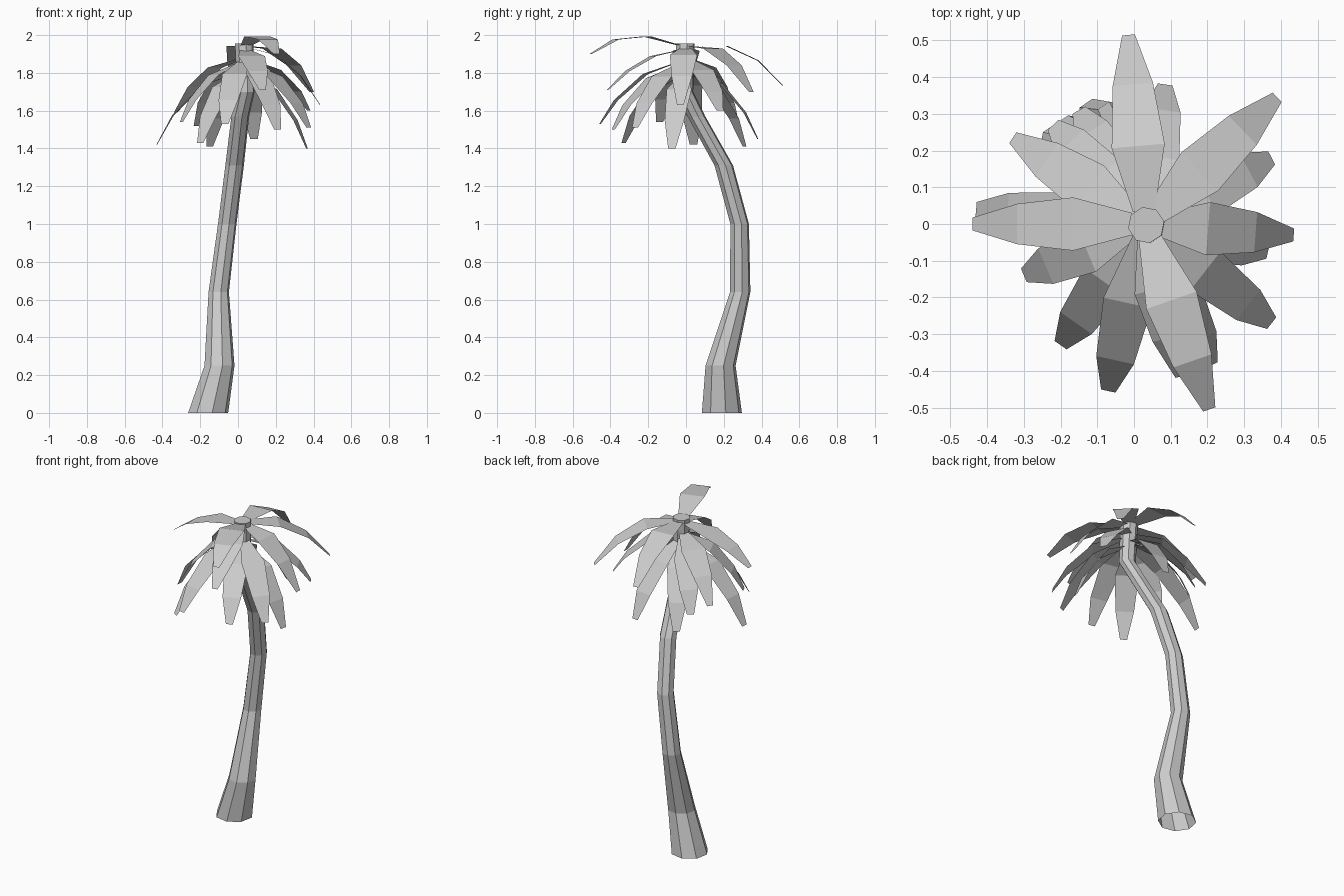
import bpy, bmesh, math
from mathutils import Vector

if "Cube" in bpy.data.objects:
    bpy.data.objects.remove(bpy.data.objects["Cube"])


def finish(bm, name):
    bmesh.ops.recalc_face_normals(bm, faces=bm.faces)
    me = bpy.data.meshes.new(name)
    bm.to_mesh(me)
    bm.free()
    ob = bpy.data.objects.new(name, me)
    bpy.context.collection.objects.link(ob)
    return ob


# Curved trunk, open at the bottom: x, y, z, radius of each ring
TRUNK = [(-0.158, 0.19, 0.0, 0.108), (-0.098, 0.183, 0.25, 0.081),
         (-0.102, 0.287, 0.64, 0.055), (-0.057, 0.284, 1.0, 0.05),
         (-0.018, 0.2, 1.31, 0.05), (0.012, 0.055, 1.57, 0.048),
         (0.042, -0.008, 1.70, 0.047), (0.033, -0.003, 1.955, 0.05)]
SIDES = 8
bm = bmesh.new()
rings = []
for x, y, z, r in TRUNK:
    angles = [(i + 0.25) * math.tau / SIDES for i in range(SIDES)]
    rings.append([bm.verts.new((x + r * math.cos(a), y + r * math.sin(a), z))
                  for a in angles])
for lo, hi in zip(rings, rings[1:]):
    for i in range(SIDES):
        j = (i + 1) % SIDES
        bm.faces.new((lo[i], lo[j], hi[j], hi[i]))
bm.faces.new(rings[-1])
finish(bm, "trunk")

# Frond outlines: distance along, share of the drop, width, arch weight
UPPER_SHAPE = [(0, 0, 0.06, 0), (0.37, 0.15, 0.145, 1),
               (0.72, 0.52, 0.11, 1), (1, 1, 0.035, 0)]
LOWER_SHAPE = [(0, 0, 0.05, 0), (0.43, 0.2, 0.135, 1),
               (0.8, 0.62, 0.105, 1), (1, 1, 0.04, 0)]


# Frond: a drooping flat leaf of three segments
def frond(name, shape, tip, root_z, bump):
    tip = Vector(tip)
    root = Vector((0.03, 0.0, root_z))
    out = Vector((tip.x - root.x, tip.y - root.y, 0))
    side = Vector((-out.y, out.x, 0)).normalized()
    root += out.normalized() * 0.035
    bm = bmesh.new()
    rows = []
    for t, drop, width, lift in shape:
        p = root.lerp(tip, t)
        p.z = root.z + (tip.z - root.z) * drop + bump * lift
        rows.append([bm.verts.new(p + side * width / 2 * s) for s in (-1, 1)])
    for a, b in zip(rows, rows[1:]):
        bm.faces.new((a[0], b[0], b[1], a[1]))
    finish(bm, name)


# Crown tiers: tip x, y, z, root height, extra arch
UPPER = [(-0.015, 0.515, 1.73, 1.94, 0.035), (0.39, 0.345, 1.70, 1.94, 0.025),
         (-0.44, 0.0, 1.77, 1.93, 0.01), (0.205, -0.505, 1.90, 1.945, 0.055),
         (-0.33, 0.235, 1.59, 1.87, 0), (0.435, -0.03, 1.63, 1.93, 0.01),
         (0.13, -0.415, 1.71, 1.92, 0)]
LOWER = [(-0.43, 0.04, 1.42, 1.80, 0.01), (-0.30, -0.14, 1.54, 1.85, 0),
         (-0.20, -0.33, 1.43, 1.80, 0), (-0.07, -0.455, 1.53, 1.86, 0),
         (0.21, -0.385, 1.50, 1.84, 0), (0.375, -0.27, 1.51, 1.85, 0),
         (0.375, 0.18, 1.60, 1.87, 0), (0.365, -0.075, 1.40, 1.79, 0),
         (0.085, 0.38, 1.45, 1.82, 0), (-0.15, 0.31, 1.41, 1.80, 0),
         (-0.22, 0.27, 1.52, 1.84, 0)]
for tier, shape, data in (("upper", UPPER_SHAPE, UPPER),
                          ("lower", LOWER_SHAPE, LOWER)):
    for i, (x, y, z, rz, bump) in enumerate(data, 1):
        frond(f"{tier}_frond_{i}", shape, (x, y, z), rz, bump)
